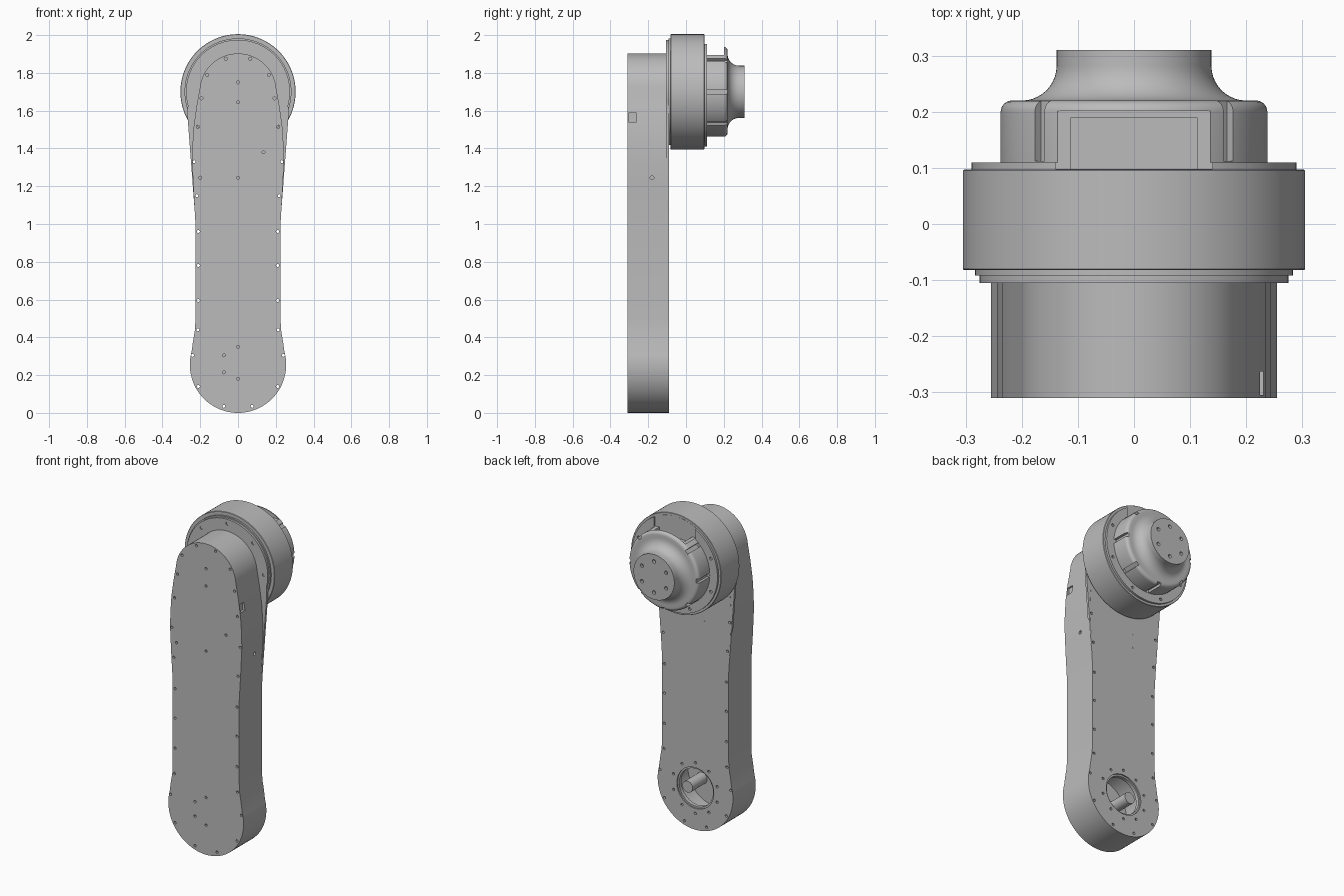
import bpy, bmesh
from math import sin, cos, pi, radians
from mathutils import Matrix, Vector

if "Cube" in bpy.data.objects:
    bpy.data.objects.remove(bpy.data.objects["Cube"])

HUB_Z = 1.7      # height of the upper joint axis
PIVOT_Z = 0.255  # height of the lower joint axis

grey = bpy.data.materials.new("metal grey")
grey.use_nodes = True
grey.diffuse_color = (0.5, 0.5, 0.5, 1)
grey.node_tree.nodes["Principled BSDF"].inputs["Base Color"].default_value = (0.5, 0.5, 0.5, 1)


def finish(name, bm):
    bmesh.ops.recalc_face_normals(bm, faces=bm.faces)
    mesh = bpy.data.meshes.new(name)
    bm.to_mesh(mesh)
    bm.free()
    mesh.materials.append(grey)
    ob = bpy.data.objects.new(name, mesh)
    bpy.context.collection.objects.link(ob)
    return ob


def skin(bm, loops):
    """Join successive closed loops and cap both ends."""
    rings = [[bm.verts.new(p) for p in loop] for loop in loops]
    for a, b in zip(rings, rings[1:]):
        for i in range(len(a)):
            j = (i + 1) % len(a)
            bm.faces.new((a[i], a[j], b[j], b[i]))
    bm.faces.new(rings[0])
    bm.faces.new(rings[-1])


def lathe(bm, profile, x=0, z=HUB_Z, n=96):
    """Spin (radius, y) points about an axis parallel to y."""
    skin(bm, [[(x + r * cos(2 * pi * i / n), y, z + r * sin(2 * pi * i / n))
               for i in range(n)] for r, y in profile])


def turned(name, profile, **kw):
    bm = bmesh.new()
    lathe(bm, profile, **kw)
    return finish(name, bm)


def slab(name, half, y0, y1):
    """Extrude a mirrored outline along y."""
    outline = half + [(-x, z) for x, z in reversed(half) if x > 1e-4]
    bm = bmesh.new()
    skin(bm, [[(x, y, z) for x, z in outline] for y in (y0, y1)])
    return finish(name, bm)


def box(bm, lo, hi, matrix=Matrix()):
    lo, hi = Vector(lo), Vector(hi)
    size = Matrix.Diagonal((*(hi - lo), 1))
    bmesh.ops.create_cube(bm, size=1, matrix=matrix @ Matrix.Translation((lo + hi) / 2) @ size)


def arc(cz, r, a0, a1, n):
    return [(r * cos(radians(a0 + (a1 - a0) * i / n)),
             cz + r * sin(radians(a0 + (a1 - a0) * i / n))) for i in range(n + 1)]


def drill(bm, points, y0, y1, r=0.008):
    for x, z in points:
        lathe(bm, [(r, y0), (r, y1)], x=x, z=z, n=12)


def circle_points(r, z, count, start=0):
    return [(r * cos(radians(start) + 2 * pi * i / count),
             z + r * sin(radians(start) + 2 * pi * i / count)) for i in range(count)]


def cut(bm, *targets):
    cutter = finish("cutter", bm)
    cutter.hide_render = True
    for ob in targets:
        mod = ob.modifiers.new("cut", "BOOLEAN")
        mod.operation, mod.solver, mod.object = "DIFFERENCE", "EXACT", cutter
        bpy.context.view_layer.objects.active = ob
        bpy.ops.object.modifier_apply(modifier=mod.name)
    bpy.data.objects.remove(cutter)


# Arm body and the flared plate behind its head
arm = slab("arm_body", arc(PIVOT_Z, 0.255, -90, 15, 24)
           + [(0.238, 0.38), (0.228, 0.44), (0.225, 0.5), (0.225, 1.0), (0.236, 1.18), (0.243, 1.33),
              (0.241, 1.42), (0.234, 1.52), (0.22, 1.62)] + arc(HUB_Z, 0.203, 5, 90, 20),
           -0.31, -0.09)
flange = slab("flared_plate", [(0.224, 1.0), (0.268, 1.58)] + arc(HUB_Z, 0.275, -15, 90, 28),
              -0.105, -0.091)

# Joint housing, its front ring and back plate
turned("housing_front_ring", [(0.283, -0.092), (0.283, -0.078)])
turned("joint_housing", [(0.303, -0.082), (0.305, -0.08), (0.305, 0.095), (0.303, 0.097)])
back_plate = turned("housing_back_plate", [(0.29, 0.09), (0.29, 0.11)])

# Cap with a rounded shoulder flaring into the output neck
shoulder = [(0.218 + 0.02 * cos(a * pi / 12), 0.2 + 0.02 * sin(a * pi / 12)) for a in range(7)]
flare = [(0.2 - 0.062 * sin(a * pi / 20), 0.282 - 0.062 * cos(a * pi / 20)) for a in range(11)]
cap = turned("output_cap", [(0.238, 0.1)] + shoulder + flare + [(0.138, 0.31)])

# Screw holes through the arm edge and shallow holes on its front
edge = [(0.075, 0.035), (0.21, 0.14), (0.24, 0.305), (0.213, 0.44), (0.21, 0.595), (0.21, 0.78),
        (0.21, 0.96), (0.218, 1.15), (0.232, 1.33), (0.213, 1.515), (0.193, 1.665),
        (0.163, 1.79), (0.065, 1.875)]
bm = bmesh.new()
drill(bm, edge + [(-x, z) for x, z in edge], -0.33, -0.07)
cut(bm, arm, flange)
bm = bmesh.new()
drill(bm, [(0, 1.75), (0, 1.645), (0, 1.245), (-0.2, 1.245), (0.135, 1.38),
           (0, 0.35), (-0.075, 0.305), (-0.075, 0.215), (0, 0.18)], -0.33, -0.295)
drill(bm, circle_points(0.155, PIVOT_Z, 10, 18), -0.105, -0.07)
drill(bm, [(-0.06, 1.3), (-0.06, 1.22)], -0.11, -0.07)
cut(bm, arm)
bm = bmesh.new()
drill(bm, circle_points(0.248, HUB_Z, 8), -0.12, -0.099, 0.01)
cut(bm, flange)

# Lower pivot opening with the hollow behind it
bm = bmesh.new()
lathe(bm, [(0.125, -0.07), (0.125, -0.098), (0.115, -0.098), (0.115, -0.12),
           (0.19, -0.12), (0.19, -0.29)], z=PIVOT_Z, n=64)
cut(bm, arm)
for side, name in ((1, "left"), (-1, "right")):
    turned(name + "_inner_post", [(0.035, -0.295), (0.035, -0.15)],
           x=0.095 * side, z=PIVOT_Z - 0.04 * side, n=24)

# Side port and side screw hole, on one side only
bm = bmesh.new()
box(bm, (0.215, -0.305, 1.54), (0.3, -0.263, 1.588))
bmesh.ops.create_cone(bm, cap_ends=True, segments=16, radius1=0.01, radius2=0.01, depth=0.06,
                      matrix=Matrix.Translation((0.25, -0.18, 1.245)) @ Matrix.Rotation(pi / 2, 4, "Y"))
cut(bm, arm)

# Grooves around the cap and screws in the neck and back plate
bm = bmesh.new()
for i in range(8):
    if i != 2:
        turn = Matrix.Translation((0, 0, HUB_Z)) @ Matrix.Rotation(-i * pi / 4, 4, "Y")
        box(bm, (0.222, 0.112, -0.012), (0.3, 0.24, 0.012), turn)
drill(bm, circle_points(0.095, HUB_Z, 6, 30), 0.29, 0.33, 0.011)
cut(bm, cap)
bm = bmesh.new()
drill(bm, circle_points(0.265, HUB_Z, 8, 22.5), 0.099, 0.13, 0.009)
cut(bm, back_plate)

# Cable pocket on top of the cap
for lo, hi in (((-0.14, 0.098, 1.895), (0.14, 0.201, 2.1)),
               ((-0.112, 0.098, 1.86), (0.112, 0.19, 2.1))):
    bm = bmesh.new()
    box(bm, lo, hi)
    cut(bm, cap, back_plate)

# Smooth the round parts while keeping edges crisp
for ob in bpy.context.scene.objects:
    if ob.type == "MESH":
        bpy.ops.object.select_all(action="DESELECT")
        ob.select_set(True)
        bpy.context.view_layer.objects.active = ob
        bpy.ops.object.shade_smooth_by_angle(angle=radians(30))
